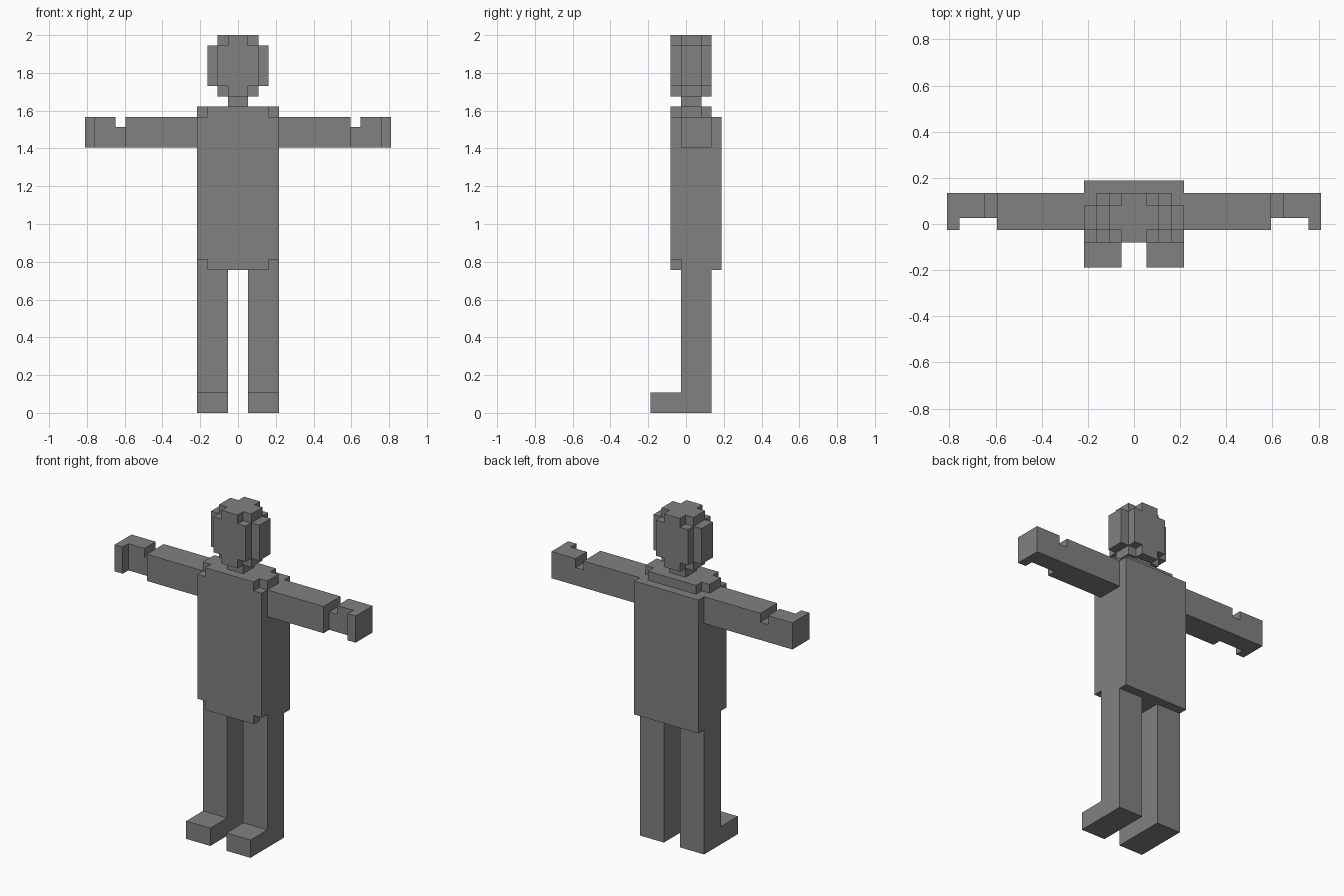
import bpy, bmesh
from mathutils import Vector
from itertools import product

if "Cube" in bpy.data.objects:
    bpy.data.objects.remove(bpy.data.objects["Cube"])

UNIT = 2 / 37                       # one block; the figure is 37 blocks tall
OFFSET = Vector((0, -3.5, 0))       # centres the 7 block depth

grey = bpy.data.materials.new("plain grey")
grey.use_nodes = True
COLOUR = (0.22, 0.22, 0.22, 1)
grey.diffuse_color = COLOUR
grey.node_tree.nodes["Principled BSDF"].inputs["Base Color"].default_value = COLOUR


def box(x, y, z):
    """Unit cells inside the given x, y and z ranges."""
    return set(product(range(*x), range(*y), range(*z)))


def mirror(cells):
    return {(-1 - x, y, z) for x, y, z in cells}


def both(cells):
    return cells | mirror(cells)


parts = {}

# Head: a box with its edges stepped in by one block, on a short neck
parts["head"] = (box((-1, 1), (2, 6), (31, 37)) | box((-2, 2), (2, 6), (32, 36))
                 | box((-2, 2), (3, 5), (31, 37)) | box((-3, 3), (3, 5), (32, 36)))
parts["neck"] = box((-1, 1), (3, 5), (30, 31))

# Torso: main block and stepped shoulders, notched at the lower front corners
shoulders = box((-3, 3), (2, 6), (29, 30)) | box((-4, 4), (3, 5), (29, 30))
hip_notches = both(box((3, 4), (2, 3), (14, 15)))
parts["torso"] = (box((-4, 4), (2, 7), (14, 29)) | shoulders) - hip_notches

# Limbs, modelled on the left and mirrored
palm_hollow = box((11, 14), (3, 4), (26, 29))
thumb_gap = box((11, 12), (3, 6), (28, 29))
limbs = {
    "arm": box((4, 11), (3, 6), (26, 29)),
    "hand": box((11, 15), (3, 6), (26, 29)) - palm_hollow - thumb_gap,
    "leg": box((1, 4), (3, 6), (0, 14)),
    "foot": box((1, 4), (0, 3), (0, 2)),
}
for name, cells in limbs.items():
    parts["left_" + name] = cells
    parts["right_" + name] = mirror(cells)

solid = set().union(*parts.values())


def build(name, cells):
    """Skin the outside of a part and merge its flat faces."""
    bm = bmesh.new()
    for cell in sorted(cells):
        for axis, side in product(range(3), (0, 1)):
            beside = list(cell)
            beside[axis] += 2 * side - 1
            if tuple(beside) in solid:
                continue
            u, v = Vector(), Vector()
            u[(axis + 1) % 3] = v[(axis + 2) % 3] = 1
            start = Vector(cell)
            start[axis] += side
            ring = [start, start + u, start + u + v, start + v]
            if not side:
                ring.reverse()
            bm.faces.new([bm.verts.new((p + OFFSET) * UNIT) for p in ring])
    bmesh.ops.remove_doubles(bm, verts=bm.verts, dist=UNIT / 10)
    bmesh.ops.dissolve_limit(bm, angle_limit=0.01, verts=bm.verts, edges=bm.edges)
    mesh = bpy.data.meshes.new(name)
    bm.to_mesh(mesh)
    bm.free()
    mesh.materials.append(grey)
    bpy.context.collection.objects.link(bpy.data.objects.new(name, mesh))


for name, cells in parts.items():
    build(name, cells)
